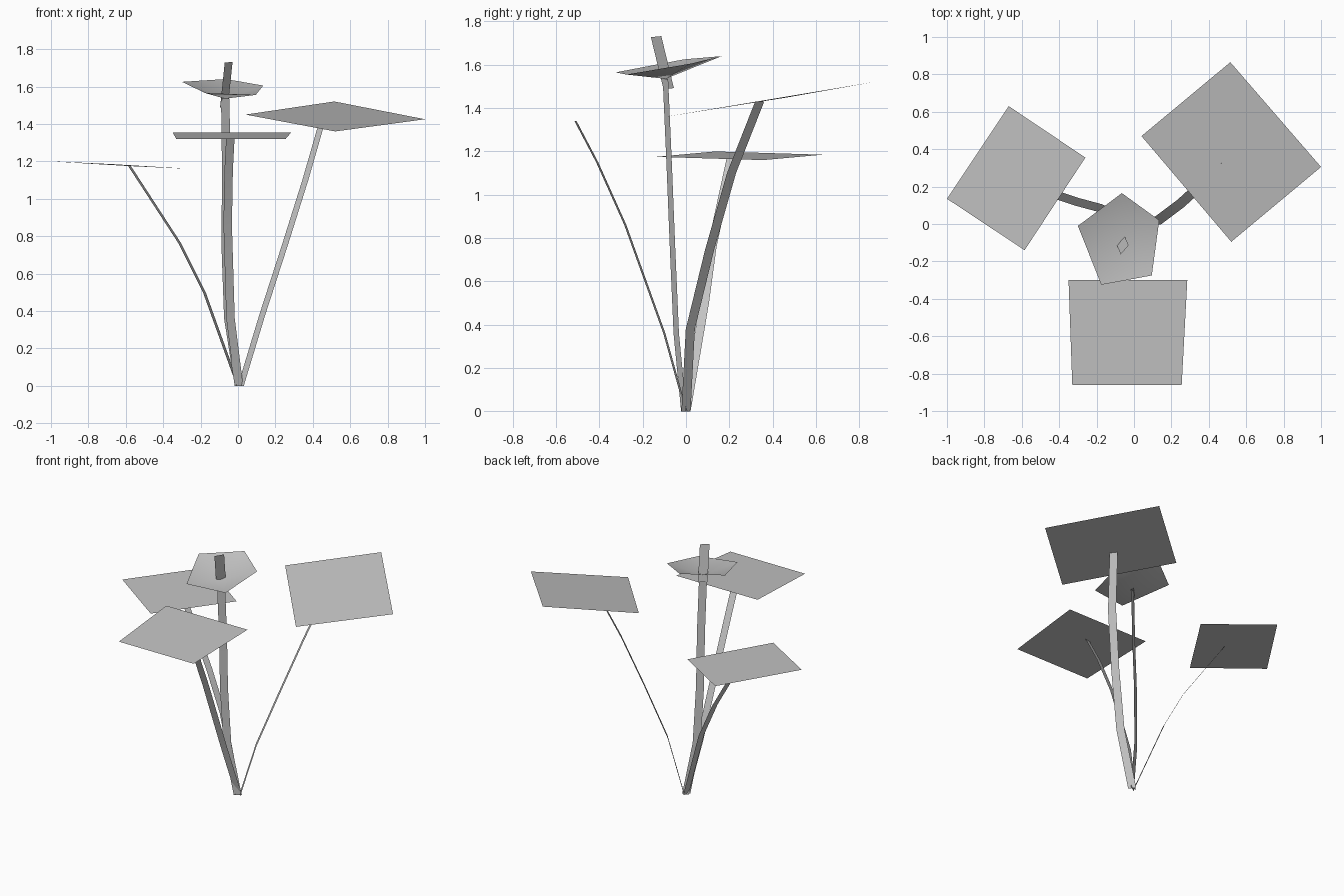
import bpy
from mathutils import Vector

if "Cube" in bpy.data.objects:
    bpy.data.objects.remove(bpy.data.objects["Cube"], do_unlink=True)

grey = bpy.data.materials.new("plain_grey")
grey.use_nodes = True
grey.diffuse_color = (0.55, 0.55, 0.55, 1)
grey.node_tree.nodes["Principled BSDF"].inputs["Base Color"].default_value = (0.55, 0.55, 0.55, 1)


def add_mesh(name, verts, faces, smooth=False):
    mesh = bpy.data.meshes.new(name)
    mesh.from_pydata([tuple(v) for v in verts], [], faces)
    mesh.materials.append(grey)
    for face in mesh.polygons:
        face.use_smooth = smooth
    mesh.update()
    obj = bpy.data.objects.new(name, mesh)
    bpy.context.collection.objects.link(obj)
    return obj


def ribbon(name, path, width, smooth=True):
    """Flat strip that follows a path, spread by a width vector."""
    half = Vector(width) / 2
    verts = []
    for point in path:
        verts += [Vector(point) - half, Vector(point) + half]
    faces = [(2 * i, 2 * i + 1, 2 * i + 3, 2 * i + 2) for i in range(len(path) - 1)]
    return add_mesh(name, verts, faces, smooth)


def leaf(name, corners):
    return add_mesh(name, corners, [tuple(range(len(corners)))])


# Square leaves, counter-clockwise from above
leaf("left_leaf", [(0.52, -0.095, 1.36), (1.0, 0.305, 1.425),
                   (0.515, 0.865, 1.52), (0.04, 0.47, 1.45)])
leaf("right_leaf", [(-1.0, 0.135, 1.2), (-0.585, -0.14, 1.175),
                    (-0.26, 0.355, 1.16), (-0.67, 0.63, 1.185)])
leaf("front_leaf", [(-0.33, -0.86, 1.32), (0.255, -0.86, 1.32),
                    (0.285, -0.3, 1.355), (-0.35, -0.3, 1.355)])

# Ribbon stems under the leaves and the flower
ribbon("left_stem", [(0.015, 0, 0), (0.13, 0.02, 0.38), (0.25, 0.11, 0.75),
                     (0.36, 0.21, 1.1), (0.455, 0.34, 1.43)], (-0.032, 0.042, 0))
ribbon("right_stem", [(0, 0, 0), (-0.18, 0.085, 0.5), (-0.31, 0.12, 0.76),
                      (-0.58, 0.21, 1.175)], (0.015, 0.042, 0))
ribbon("front_stem", [(0.005, 0, 0), (-0.04, -0.1, 0.36), (-0.055, -0.28, 0.86),
                      (-0.05, -0.41, 1.15), (-0.04, -0.51, 1.34)], (0.045, 0.01, 0))
ribbon("flower_stem", [(0.005, -0.01, 0), (-0.052, -0.045, 0.36), (-0.066, -0.062, 0.75),
                       (-0.063, -0.078, 1.15), (-0.068, -0.095, 1.535)], (0.045, 0.025, 0))

# Shallow five-sided flower cup
rim = [(-0.175, -0.325, 1.565), (0.095, -0.275, 1.555), (0.135, 0.02, 1.605),
       (-0.065, 0.165, 1.64), (-0.3, -0.01, 1.625)]
add_mesh("flower_cup", rim + [(-0.07, -0.095, 1.535)],
         [(i, (i + 1) % 5, 5) for i in range(5)], True)

# Flat pistil standing in the cup
ribbon("flower_pistil", [(-0.075, -0.08, 1.49), (-0.05, -0.138, 1.73)],
       (0.042, 0.048, 0.005), False)
